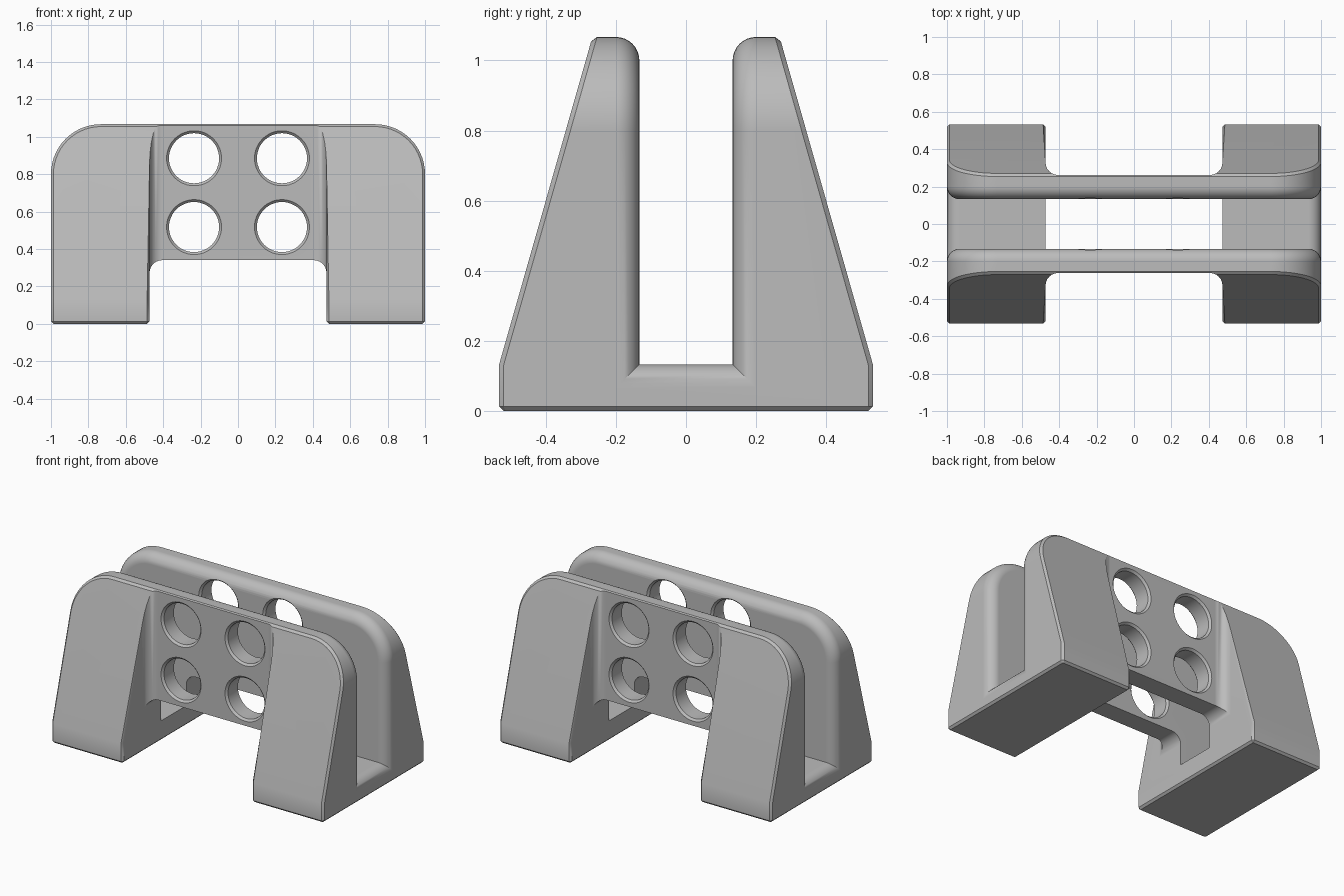
import bpy, bmesh
from math import sin, cos, pi
from mathutils import Vector

LEG = 0.473        # inner side of each leg
SLOT = 0.133       # half width of the slot and height of its floor
TOP = 1.067
DEPTH = 0.533      # half depth at the base
WALL = 0.262       # outer face of the thin wall
FILLET = 0.067
CHAMFER = 0.013

cube = bpy.data.objects.get("Cube")
if cube:
    bpy.data.objects.remove(cube, do_unlink=True)


def add_object(name, bm):
    bmesh.ops.recalc_face_normals(bm, faces=bm.faces[:])
    mesh = bpy.data.meshes.new(name)
    bm.to_mesh(mesh)
    bm.free()
    obj = bpy.data.objects.new(name, mesh)
    bpy.context.collection.objects.link(obj)
    return obj


def arc(cx, cy, r, start, end, steps):
    angles = [start + (end - start) * i / steps for i in range(steps + 1)]
    return [(cx + r * cos(a), cy + r * sin(a)) for a in angles]


def prism(name, points, place, lo, hi):
    """Extrude a flat outline; place(u, v, w) puts w on the extrusion axis."""
    bm = bmesh.new()
    a = [bm.verts.new(place(u, v, lo)) for u, v in points]
    b = [bm.verts.new(place(u, v, hi)) for u, v in points]
    bm.faces.new(a)
    bm.faces.new(b[::-1])
    for i in range(len(a)):
        j = (i + 1) % len(a)
        bm.faces.new((a[i], b[i], b[j], a[j]))
    return add_object(name, bm)


def mirrored(half):
    return half + [(-u, v) for u, v in reversed(half)]


def boolean(obj, cutter, operation):
    cutter.hide_render = True
    mod = obj.modifiers.new("cut", 'BOOLEAN')
    mod.operation, mod.solver, mod.object = operation, 'EXACT', cutter
    deps = bpy.context.evaluated_depsgraph_get()
    mesh = bpy.data.meshes.new_from_object(obj.evaluated_get(deps))
    obj.modifiers.clear()
    obj.data = mesh
    bpy.data.objects.remove(cutter, do_unlink=True)


def bevel_where(bm, rule, offset, segments):
    """Bevel the sharp convex edges whose midpoint passes the rule."""
    bm.normal_update()
    chosen = []
    for e in bm.edges:
        mid = (e.verts[0].co + e.verts[1].co) / 2
        if len(e.link_faces) == 2 and e.calc_face_angle_signed(0) > 0.6 \
                and rule(abs(mid.x), abs(mid.y), mid.z):
            chosen.append(e)
    bmesh.ops.bevel(bm, geom=chosen, offset=offset, offset_type='OFFSET',
                    segments=segments, profile=0.5, affect='EDGES',
                    clamp_overlap=False, loop_slide=True)


def edit(obj, *bevels):
    bm = bmesh.new()
    bm.from_mesh(obj.data)
    bmesh.ops.remove_doubles(bm, verts=bm.verts[:], dist=0.0001)
    bmesh.ops.dissolve_limit(bm, angle_limit=0.005,
                             verts=bm.verts[:], edges=bm.edges[:])
    for b in bevels:
        bevel_where(bm, *b)
    bm.to_mesh(obj.data)
    bm.free()


# Body: slotted side profile, trimmed to the front outline
slope = (DEPTH - 0.267) / (TOP - SLOT)
high = TOP + 0.15
side = mirrored([(SLOT, SLOT), (SLOT, high),
                 (DEPTH - slope * (high - SLOT), high),
                 (DEPTH, SLOT), (DEPTH, 0)])
body = prism("cradle_body", side, lambda u, v, w: (w, u, v), -1.2, 1.2)

arch = arc(LEG - FILLET, 0.34 - FILLET, FILLET, pi / 2, 0, 6)
corner = arc(1 - 0.267, TOP - 0.267, 0.267, 0, pi / 2, 14)
front = mirrored(arch + [(LEG, -0.5), (1, -0.5)] + corner)
outline = prism("outline_cutter", front, lambda u, v, w: (u, w, v), -1, 1)
boolean(body, outline, 'INTERSECT')


# Rounded slot mouth, then a fine chamfer around the outside
def slot_mouth(x, y, z):
    return y < SLOT + 0.002 and z > 0.12 and (x > 0.99 or z > 0.8)


def outer_rim(x, y, z):
    return y > 0.22 and z > 0.01 and (x > 0.99 or z > 0.8)


edit(body, (slot_mouth, FILLET, 8), (outer_rim, CHAMFER, 1))

# Recesses that thin the walls between the legs
for s in (-1, 1):
    plan = mirrored(arc(LEG - FILLET, WALL + FILLET, FILLET, -pi / 2, 0, 6)
                    + [(LEG, 1)])
    recess = prism("recess_cutter", [(u, s * v) for u, v in plan],
                   lambda u, v, w: (u, v, w), -0.6, 2)
    boolean(body, recess, 'DIFFERENCE')


# Chamfered feet and inner leg edges
def foot_edge(x, y, z):
    return z < 0.001 or (abs(x - LEG) < 0.002 and y > 0.34)


edit(body, (foot_edge, CHAMFER, 1))

# Round holes with flared rims
SIDES = 48
R = 0.134
bm = bmesh.new()
flare = 0.023
profile = [(SLOT - 0.01, R + flare), (SLOT + CHAMFER, R),
           (WALL - CHAMFER, R), (WALL + 0.01, R + flare)]
for s in (-1, 1):
    for x in (-0.235, 0.235):
        for z in (0.517, 0.885):
            rings = [[bm.verts.new(Vector((x + r * cos(2 * pi * i / SIDES), s * y,
                                           z + r * sin(2 * pi * i / SIDES))))
                      for i in range(SIDES)] for y, r in profile]
            bm.faces.new(rings[0])
            bm.faces.new(rings[-1][::-1])
            for a, b in zip(rings, rings[1:]):
                for i in range(SIDES):
                    j = (i + 1) % SIDES
                    bm.faces.new((a[i], b[i], b[j], a[j]))
boolean(body, add_object("hole_cutter", bm), 'DIFFERENCE')

# Colour and shading
grey = bpy.data.materials.new("light_grey")
grey.use_nodes = True
colour = (0.5, 0.5, 0.5, 1)
grey.diffuse_color = colour
grey.node_tree.nodes["Principled BSDF"].inputs["Base Color"].default_value = colour
body.data.materials.clear()
body.data.materials.append(grey)
for p in body.data.polygons:
    p.material_index = 0

bpy.ops.object.select_all(action='DESELECT')
body.select_set(True)
bpy.context.view_layer.objects.active = body
bpy.ops.object.shade_smooth_by_angle(angle=pi / 6)
weighted = body.modifiers.new("even_shading", 'WEIGHTED_NORMAL')
weighted.keep_sharp = True
